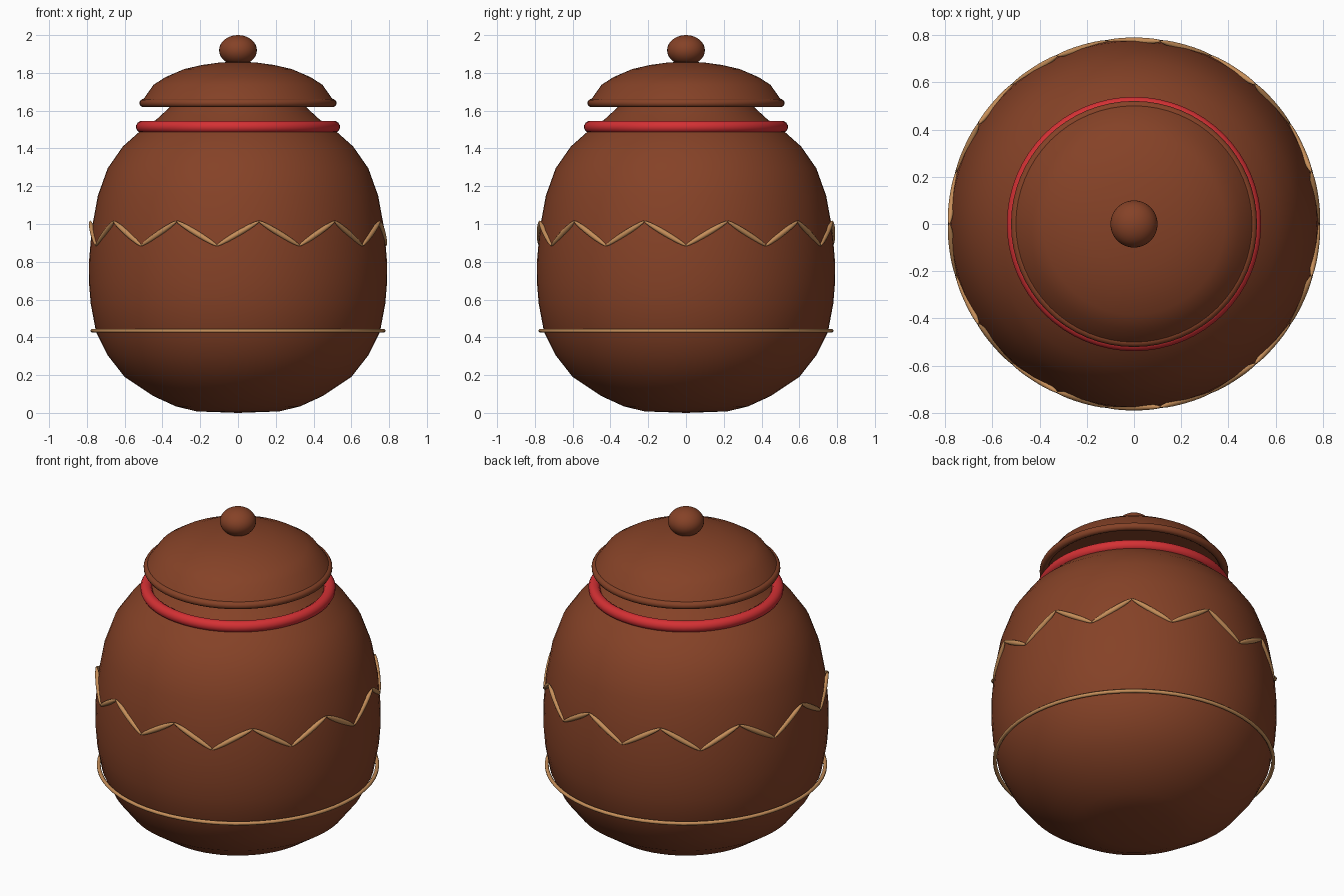
import bpy, bmesh, math
from mathutils import Vector, Matrix

if "Cube" in bpy.data.objects:
    bpy.data.objects.remove(bpy.data.objects["Cube"])


def material(name, rgb):
    m = bpy.data.materials.new(name)
    m.diffuse_color = (*rgb, 1)
    m.use_nodes = True
    m.node_tree.nodes["Principled BSDF"].inputs["Base Color"].default_value = m.diffuse_color
    return m


BROWN = material("brown clay", (0.235, 0.054, 0.020))
RED = material("red glaze", (0.66, 0.03, 0.034))
GOLD = material("golden tan", (0.56, 0.27, 0.10))


def finish(name, bm, mat, angle=50):
    bmesh.ops.recalc_face_normals(bm, faces=bm.faces)
    me = bpy.data.meshes.new(name)
    bm.to_mesh(me)
    bm.free()
    me.materials.append(mat)
    ob = bpy.data.objects.new(name, me)
    bpy.context.collection.objects.link(ob)
    bpy.ops.object.select_all(action='DESELECT')
    ob.select_set(True)
    bpy.context.view_layer.objects.active = ob
    bpy.ops.object.shade_smooth_by_angle(angle=math.radians(angle))
    return ob


def lathe(name, profile, mat, closed=False, n=64):
    """Revolve (radius, height) points around the z axis."""
    bm = bmesh.new()
    verts = [bm.verts.new((r, 0, z)) for r, z in profile]
    pairs = list(zip(verts, verts[1:]))
    if closed:
        pairs.append((verts[-1], verts[0]))
    edges = [bm.edges.new(p) for p in pairs]
    bmesh.ops.spin(bm, geom=verts + edges, cent=(0, 0, 0), axis=(0, 0, 1),
                   angle=math.tau, steps=n, use_duplicate=False)
    bmesh.ops.remove_doubles(bm, verts=bm.verts, dist=0.0005)
    return finish(name, bm, mat)


def ring(name, radius, thick, z, mat, sides=12):
    pts = [(radius + thick * math.cos((i + 0.5) * math.tau / sides),
            z + thick * math.sin((i + 0.5) * math.tau / sides)) for i in range(sides)]
    return lathe(name, pts, mat, closed=True)


# Pot belly with the neck running up into the lid
lathe("pot_body", [(0, 0), (0.22, 0.008), (0.33, 0.035), (0.45, 0.09), (0.60, 0.19),
                   (0.69, 0.305), (0.752, 0.43), (0.78, 0.58), (0.789, 0.69),
                   (0.788, 0.81), (0.775, 0.97), (0.742, 1.15), (0.69, 1.295),
                   (0.61, 1.41), (0.52, 1.49), (0.43, 1.555), (0.37, 1.61),
                   (0.34, 1.64), (0, 1.64)], BROWN)

# Domed lid with its rolled rim and knob
lathe("lid", [(0, 1.635), (0.495, 1.635), (0.505, 1.655), (0.447, 1.737), (0.385, 1.777),
              (0.285, 1.82), (0.19, 1.842), (0.095, 1.855), (0, 1.86)], BROWN)
ring("lid_rim", 0.50, 0.022, 1.64, BROWN)
bm = bmesh.new()
bmesh.ops.create_uvsphere(bm, u_segments=32, v_segments=20, radius=1,
                          matrix=Matrix.Translation((0, 0, 1.92)) @ Matrix.Diagonal((0.1, 0.1, 0.08, 1)))
finish("lid_knob", bm, BROWN)

# Coloured bands
ring("neck_band", 0.507, 0.033, 1.514, RED)
ring("belly_band", 0.77, 0.011, 0.435, GOLD, 8)

# Zigzag of slim tapered strokes
COUNT = 22
bm = bmesh.new()


def corner(i):
    a = i * math.tau / COUNT
    return Vector((0.783 * math.cos(a), 0.783 * math.sin(a), 1.015 if i % 2 else 0.885))


for i in range(COUNT):
    p, q = corner(i), corner(i + 1)
    d = q - p
    m = (Matrix.Translation((p + q) / 2) @ d.to_track_quat('Z', 'Y').to_matrix().to_4x4()
         @ Matrix.Diagonal((0.015, 0.015, d.length * 0.51, 1)))
    bmesh.ops.create_uvsphere(bm, u_segments=12, v_segments=12, radius=1, matrix=m)
finish("zigzag_trim", bm, GOLD, 80)
